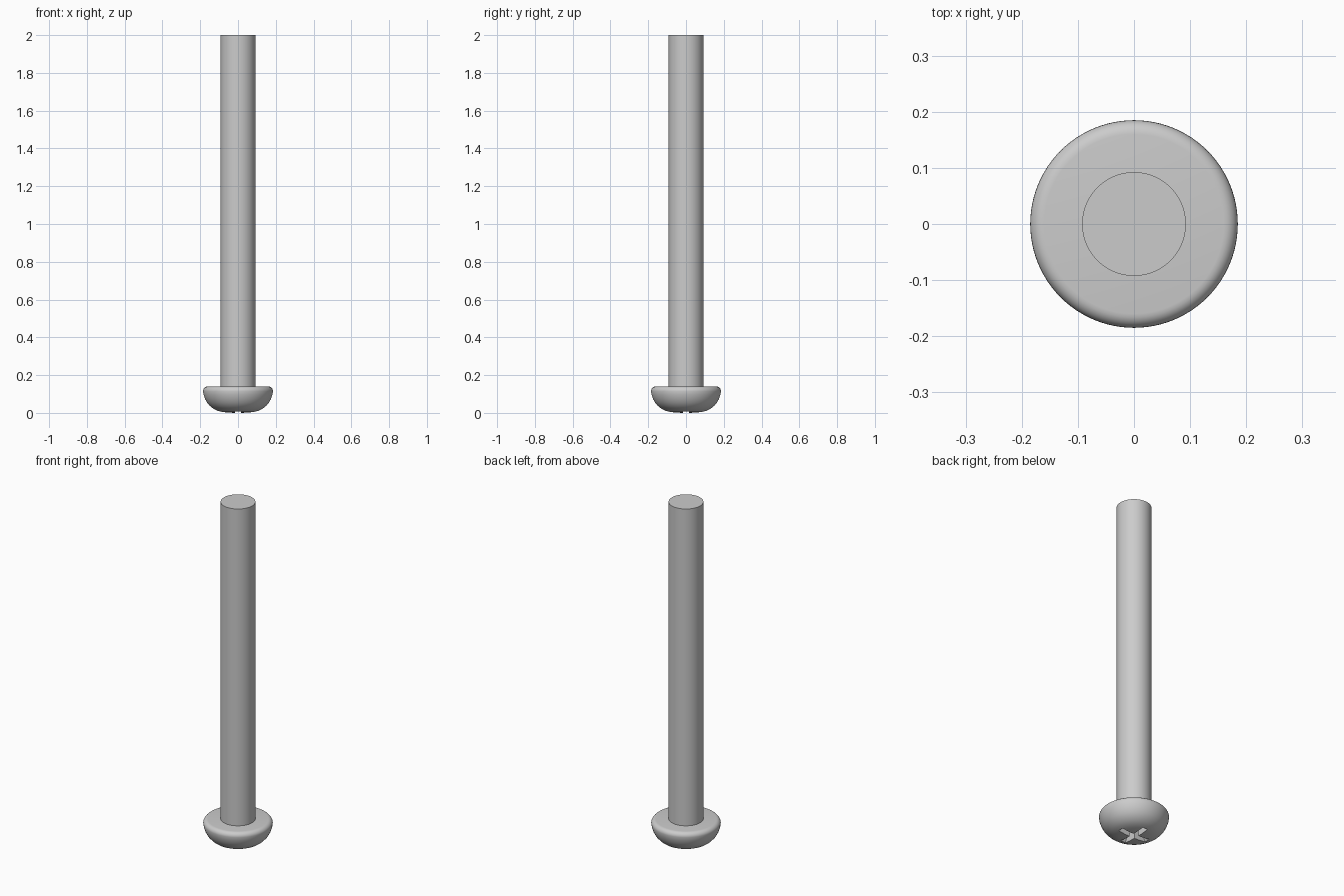
import bpy, bmesh, math
from mathutils import Matrix

cube = bpy.data.objects.get("Cube")
if cube:
    bpy.data.objects.remove(cube)

STEPS = 96
steel = bpy.data.materials.new("grey steel")
steel.use_nodes = True
colour = (0.6, 0.6, 0.6, 1)
steel.diffuse_color = colour
steel.node_tree.nodes["Principled BSDF"].inputs["Base Color"].default_value = colour


def add_object(name, bm):
    bmesh.ops.recalc_face_normals(bm, faces=bm.faces)
    mesh = bpy.data.meshes.new(name)
    bm.to_mesh(mesh)
    bm.free()
    mesh.materials.append(steel)
    obj = bpy.data.objects.new(name, mesh)
    bpy.context.collection.objects.link(obj)
    return obj


def lathe(name, profile):
    """Spin an (r, z) profile round the z axis."""
    bm = bmesh.new()
    verts = [bm.verts.new((r, 0, z)) for r, z in profile]
    edges = [bm.edges.new(pair) for pair in zip(verts, verts[1:])]
    bmesh.ops.spin(bm, geom=verts + edges, cent=(0, 0, 0), axis=(0, 0, 1),
                   angle=math.tau, steps=STEPS)
    bmesh.ops.remove_doubles(bm, verts=bm.verts, dist=1e-5)
    return add_object(name, bm)


def slot_cutter(name, angle, length, width, depth):
    """Box along one arm of the cross, narrowing towards its floor."""
    bm = bmesh.new()
    bmesh.ops.create_cube(bm, size=2)
    for v in bm.verts:
        deep = v.co.z > 0
        v.co.x *= length * (0.55 if deep else 1)
        v.co.y *= width * (0.8 if deep else 1)
        v.co.z = depth if deep else -0.01
    bm.transform(Matrix.Rotation(angle, 4, "Z"))
    cutter = add_object(name, bm)
    cutter.hide_render = True
    return cutter


# Plain round shaft
shaft = lathe("shaft", [(0, 0.13), (0.0925, 0.13), (0.0925, 2), (0, 2)])

# Pan head: shallow dome, rounded rim, flat bearing face
dome = [(0, 0), (0.05, 0.001), (0.085, 0.005), (0.11, 0.012), (0.13, 0.022),
        (0.148, 0.036), (0.163, 0.053), (0.175, 0.075), (0.182, 0.096)]
rim = [(0.160 + 0.025 * math.cos(a), 0.115 + 0.025 * math.sin(a))
       for a in (math.radians(15 * i) for i in range(7))]
head = lathe("head", dome + rim + [(0, 0.14)])

# Cross recess in the dome
for i in range(2):
    cutter = slot_cutter("recess_cutter", i * math.pi / 2, 0.1, 0.017, 0.07)
    cut = head.modifiers.new("recess", "BOOLEAN")
    cut.operation = "DIFFERENCE"
    cut.solver = "EXACT"
    cut.object = cutter
    bpy.context.view_layer.objects.active = head
    bpy.ops.object.modifier_apply(modifier=cut.name)
    bpy.data.objects.remove(cutter)

# Smooth round surfaces, crisp edges
bpy.ops.object.select_all(action="DESELECT")
for obj in (shaft, head):
    obj.select_set(True)
bpy.context.view_layer.objects.active = head
bpy.ops.object.shade_smooth_by_angle(angle=math.radians(30))
